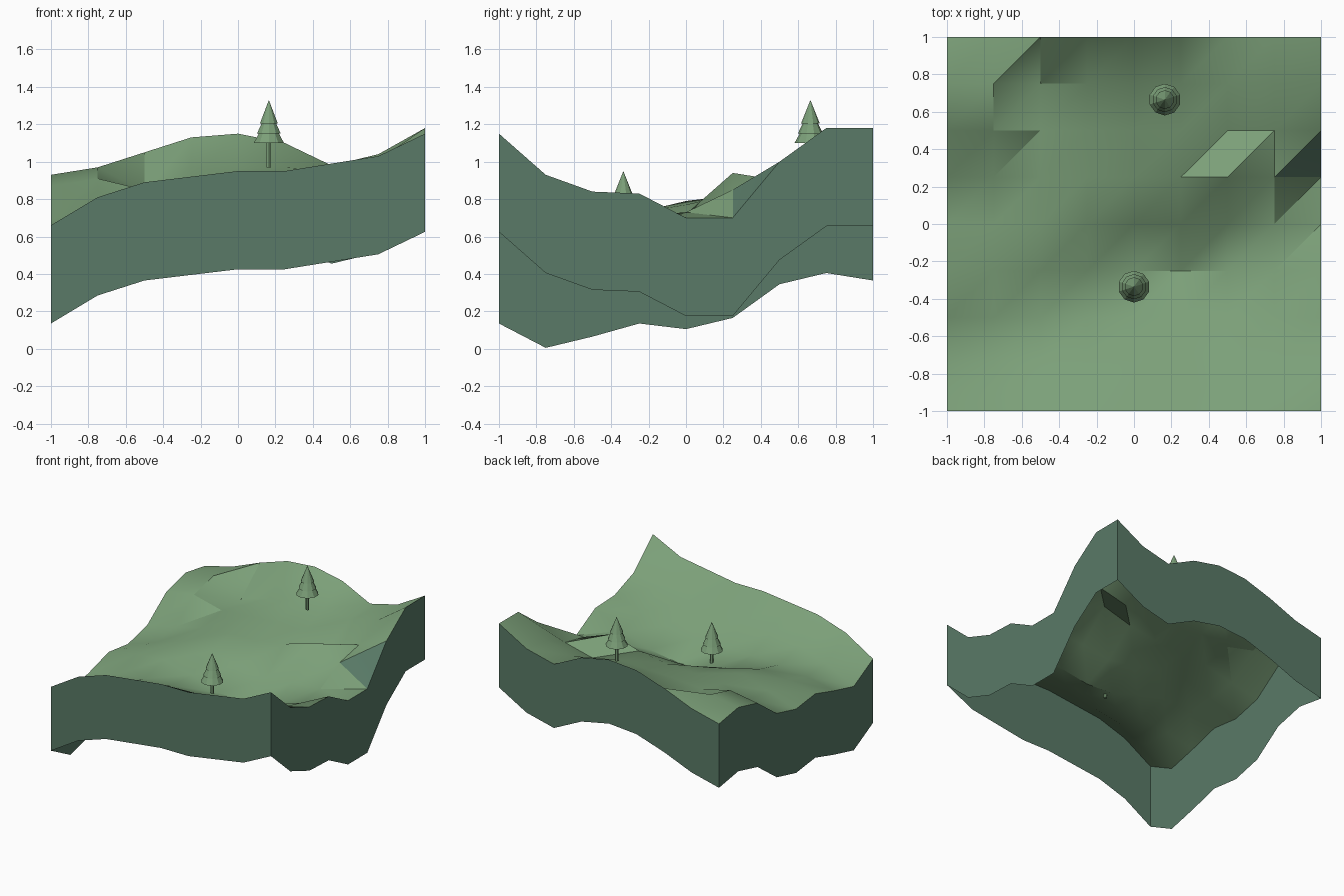
import bpy
import bmesh
import math

default_cube = bpy.data.objects.get("Cube")
if default_cube:
    bpy.data.objects.remove(default_cube, do_unlink=True)


def make_material(name, color):
    mat = bpy.data.materials.new(name)
    mat.use_nodes = True
    mat.diffuse_color = (*color, 1)
    mat.node_tree.nodes["Principled BSDF"].inputs["Base Color"].default_value = (*color, 1)
    return mat


grass = make_material("grass green", (0.2, 0.35, 0.19))
earth = make_material("earth dark green", (0.1, 0.195, 0.135))


def finish_object(name, bm, materials, smooth_angle=None):
    mesh = bpy.data.meshes.new(name)
    bm.to_mesh(mesh)
    bm.free()
    for mat in materials:
        mesh.materials.append(mat)
    obj = bpy.data.objects.new(name, mesh)
    bpy.context.collection.objects.link(obj)
    if smooth_angle:
        bpy.ops.object.select_all(action="DESELECT")
        obj.select_set(True)
        bpy.context.view_layer.objects.active = obj
        bpy.ops.object.shade_smooth_by_angle(angle=math.radians(smooth_angle))
    return obj


# Ground heights in hundredths, one row per step from front to back
HEIGHT_ROWS = [
    "66 81 89 92 95 95 99 103 115",
    "53 65 73 77 80 82 84 88 93",
    "59 64 67 68 68 69 72 77 84",
    "66 71 73 67 59 58 62 71 83",
    "63 71 79 77 72 68 72 73 70",
    "69 74 80 82 83 87 94 85 70",
    "87 91 85 87 88 89 84 90 100",
    "93 97 84 91 96 97 95 101 118",
    "89 95 105 113 115 110 98 104 118",
]
heights = [[int(h) / 100 for h in row.split()] for row in HEIGHT_ROWS]
COUNT = len(heights)
STEP = 2 / (COUNT - 1)
DEPTH = 0.525


def ground_point(col, row):
    return (col * STEP - 1, row * STEP - 1, heights[row][col])


# Ground: triangulated height field, every cell split along the same diagonal
bm = bmesh.new()
grid = [[bm.verts.new(ground_point(c, r)) for c in range(COUNT)] for r in range(COUNT)]
for r in range(COUNT - 1):
    for c in range(COUNT - 1):
        a, b = grid[r][c], grid[r][c + 1]
        d, e = grid[r + 1][c], grid[r + 1][c + 1]
        bm.faces.new((a, b, e))
        bm.faces.new((a, e, d))
# The one steep bank on the right border shows bare earth
for face in bm.faces:
    face.normal_update()
    center = face.calc_center_median()
    if face.normal.z < 0.65 and center.x > 0.8 and 0.25 < center.y < 0.5:
        face.material_index = 1
finish_object("ground", bm, [grass, earth], 30)

# Border wall: follows the rim and drops by a constant depth, open below
last = COUNT - 1
rim = [(i, 0) for i in range(last)] + [(last, i) for i in range(last)]
rim += [(last - i, last) for i in range(last)] + [(0, last - i) for i in range(last)]
bm = bmesh.new()
upper, lower = [], []
for c, r in rim:
    x, y, z = ground_point(c, r)
    upper.append(bm.verts.new((x, y, z)))
    lower.append(bm.verts.new((x, y, z - DEPTH)))
for i in range(len(rim)):
    j = (i + 1) % len(rim)
    bm.faces.new((lower[i], lower[j], upper[j], upper[i]))
finish_object("border_wall", bm, [earth])


def add_cone(bm, x, y, base, top, radius, tip=0.0, sides=10):
    bmesh.ops.create_cone(
        bm, cap_ends=True, segments=sides, radius1=radius, radius2=tip, depth=top - base,
        matrix=mathutils.Matrix.Translation((x, y, (base + top) / 2)))


# Fir trees: a thin trunk under three stacked cones
def add_tree(name, x, y, base):
    bm = bmesh.new()
    add_cone(bm, x, y, base, base + 0.15, 0.014, tip=0.014, sides=6)
    finish_object(name + "_trunk", bm, [grass])
    bm = bmesh.new()
    for low, high, radius in ((0.13, 0.28, 0.085), (0.18, 0.32, 0.067), (0.235, 0.36, 0.05)):
        add_cone(bm, x, y, base + low, base + high, radius)
    finish_object(name + "_foliage", bm, [grass])


import mathutils

add_tree("front_tree", 0, -0.335, 0.59)
add_tree("back_tree", 0.165, 0.665, 0.97)
